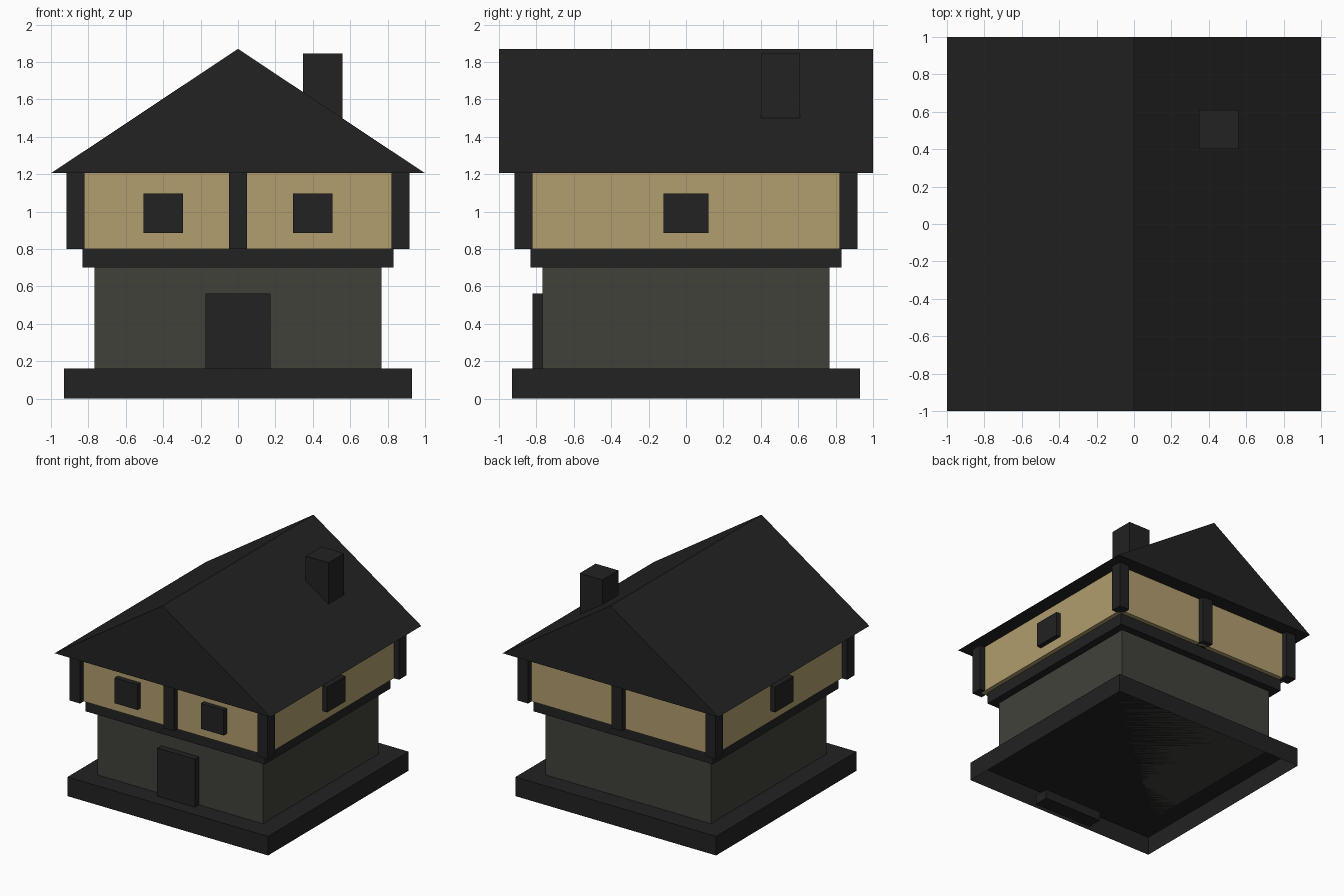
import bpy
import bmesh
from mathutils import Matrix, Vector

cube = bpy.data.objects.get("Cube")
if cube:
    bpy.data.objects.remove(cube, do_unlink=True)


def make_material(name, color):
    mat = bpy.data.materials.new(name)
    mat.use_nodes = True
    mat.diffuse_color = (*color, 1)
    mat.node_tree.nodes["Principled BSDF"].inputs["Base Color"].default_value = (*color, 1)
    return mat


charcoal = make_material("charcoal", (0.016, 0.016, 0.016))
stone = make_material("grey stone", (0.053, 0.053, 0.043))
plaster = make_material("tan plaster", (0.445, 0.342, 0.156))


def finish(name, bm, mat):
    mesh = bpy.data.meshes.new(name)
    bm.to_mesh(mesh)
    bm.free()
    mesh.materials.append(mat)
    obj = bpy.data.objects.new(name, mesh)
    bpy.context.collection.objects.link(obj)
    return obj


def box(name, x, y, z, mat, open_bottom=False):
    """Box from (min, max) pairs along each axis."""
    low, high = (Vector(corner) for corner in zip(x, y, z))
    bm = bmesh.new()
    bmesh.ops.create_cube(bm, size=1, matrix=Matrix.LocRotScale((low + high) / 2, None, high - low))
    if open_bottom:
        bm.normal_update()
        under = [f for f in bm.faces if f.normal.z < -0.5]
        bmesh.ops.delete(bm, geom=under, context="FACES_ONLY")
    return finish(name, bm, mat)


def around(center, half):
    return (center - half, center + half)


def square_storey(name, half, z, mat, **options):
    return box(name, around(0, half), around(0, half), z, mat, **options)


# Stacked storeys
square_storey("foundation", 0.93, (0, 0.16), charcoal, open_bottom=True)
square_storey("lower_walls", 0.767, (0.16, 0.7), stone)
square_storey("floor_band", 0.832, (0.7, 0.8), charcoal)
WALL = 0.87
UPPER = (0.8, 1.205)
square_storey("upper_walls", WALL, UPPER, plaster)

# Timber posts at the corners and the middle of the gable ends
for y, end in ((-WALL, "front"), (WALL, "back")):
    for x, side in ((-WALL, "right"), (0, "middle"), (WALL, "left")):
        box(f"{end}_{side}_post", around(x, 0.048), around(y, 0.048), UPPER, charcoal)

# Windows on the front and both sides
SILL = (0.885, 1.097)
for sign, side in ((-1, "right"), (1, "left")):
    box(f"front_{side}_window", around(sign * 0.4, 0.106), around(-WALL, 0.042), SILL, charcoal)
    box(f"{side}_side_window", around(sign * WALL, 0.042), around(0, 0.121), SILL, charcoal)

# Door and the step under it
box("door", around(0, 0.175), (-0.82, -0.72), (0.16, 0.563), charcoal)
box("door_step", around(0, 0.28), (-0.89, -0.76), (0, 0.08), charcoal)

# Gable roof: a triangle extruded along y
bm = bmesh.new()
gable = bm.faces.new([bm.verts.new(p) for p in ((-1, -1, 1.205), (1, -1, 1.205), (0, -1, 1.87))])
extruded = bmesh.ops.extrude_face_region(bm, geom=[gable], use_keep_orig=True)
moved = [g for g in extruded["geom"] if isinstance(g, bmesh.types.BMVert)]
bmesh.ops.translate(bm, verts=moved, vec=(0, 2, 0))
bmesh.ops.recalc_face_normals(bm, faces=bm.faces)
finish("roof", bm, charcoal)

# Chimney rising from the left slope
box("chimney", around(0.453, 0.105), around(0.505, 0.105), (1.4, 1.845), charcoal)
